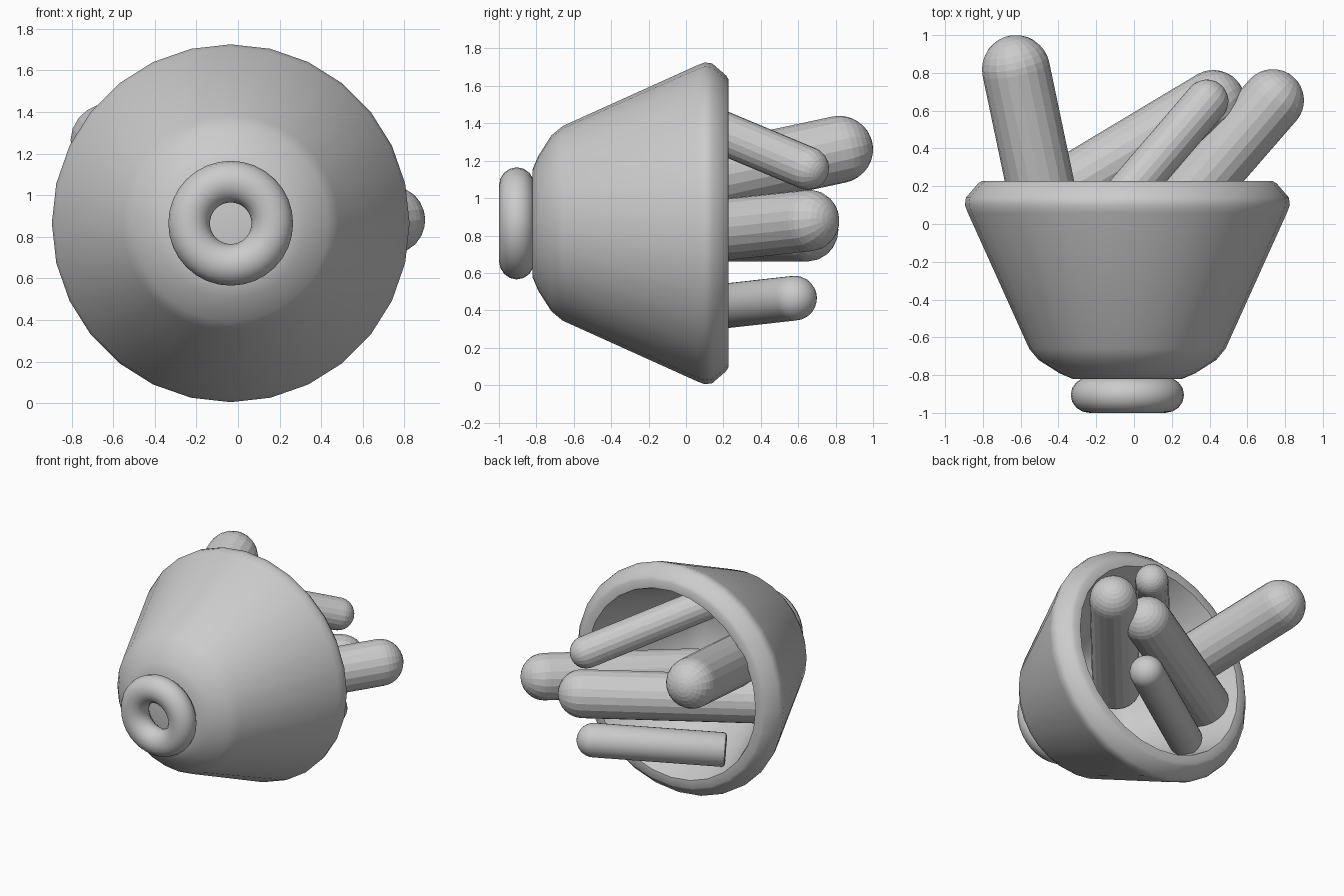
import bpy
import bmesh
import math
from mathutils import Vector, Matrix

cube = bpy.data.objects.get("Cube")
if cube:
    bpy.data.objects.remove(cube, do_unlink=True)

grey = bpy.data.materials.new("plain grey")
grey.use_nodes = True
COLOUR = (0.6, 0.6, 0.6, 1)
grey.diffuse_color = COLOUR
grey.node_tree.nodes["Principled BSDF"].inputs["Base Color"].default_value = COLOUR

CENTRE = Vector((-0.035, 0, 0.865))


def lathe(name, profile, sides, matrix, smooth_angle=None, closed=False):
    """Spin a (radius, height) profile round local z, then place it."""
    bm = bmesh.new()
    verts = [bm.verts.new((r, 0, h)) for r, h in profile]
    pairs = list(zip(verts, verts[1:]))
    if closed:
        pairs.append((verts[-1], verts[0]))
    edges = [bm.edges.new(p) for p in pairs]
    bmesh.ops.spin(bm, geom=verts + edges, cent=(0, 0, 0), axis=(0, 0, 1),
                   angle=math.tau, steps=sides)
    bmesh.ops.remove_doubles(bm, verts=bm.verts, dist=0.0005)
    bmesh.ops.recalc_face_normals(bm, faces=bm.faces)
    mesh = bpy.data.meshes.new(name)
    bm.to_mesh(mesh)
    bm.free()
    obj = bpy.data.objects.new(name, mesh)
    obj.matrix_world = matrix
    bpy.context.collection.objects.link(obj)
    mesh.materials.append(grey)
    if smooth_angle:
        bpy.ops.object.select_all(action='DESELECT')
        obj.select_set(True)
        bpy.context.view_layer.objects.active = obj
        bpy.ops.object.shade_smooth_by_angle(angle=math.radians(smooth_angle))
    return obj


# local z becomes +y, so the mouth opens to the back
along_y = Matrix.Translation(CENTRE) @ Matrix.Rotation(-math.pi / 2, 4, 'X')

# Hollow tapered bowl with a bevelled rim
bowl_profile = [
    (0, -0.82), (0.29, -0.82), (0.36, -0.79), (0.47, -0.72), (0.52, -0.66),
    (0.845, 0.06), (0.86, 0.10), (0.855, 0.14), (0.79, 0.215), (0.77, 0.227),
    (0.71, 0.227), (0.695, 0.19), (0.42, -0.56), (0.34, -0.64), (0, -0.69)]
lathe("bowl", bowl_profile, 28, along_y, 40)

# Foot ring: flattened torus at the narrow end
foot_profile = [(0.2 + 0.1 * math.cos(a), -0.905 + 0.095 * math.sin(a))
                for a in (math.tau * i / 16 for i in range(16))]
lathe("foot_ring", foot_profile, 32, along_y, 60, closed=True)


def rod(name, base, tip, radius, sides=20, smooth_angle=None):
    """Rod with a softly bevelled base and a round tip centred on tip."""
    base, tip = Vector(base), Vector(tip)
    axis = tip - base
    length = axis.length
    bevel = radius * 0.18
    profile = [(0, 0), (radius - bevel, 0),
               (radius - bevel * 0.3, bevel * 0.3), (radius, bevel)]
    for i in range(9):
        a = math.pi / 2 * i / 8
        profile.append((radius * math.cos(a), length + radius * math.sin(a)))
    profile[-1] = (0, length + radius)
    turn = axis.to_track_quat('Z', 'Y').to_matrix().to_4x4()
    return lathe(name, profile, sides, Matrix.Translation(base) @ turn, smooth_angle)


# Five rods standing loosely in the bowl
rod("right_rod", (-0.39, -0.30, 1.02), (-0.625, 0.82, 1.26), 0.18)
rod("left_rod", (0.0, -0.19, 0.79), (0.735, 0.655, 0.88), 0.165)
rod("middle_rod", (-0.69, -0.02, 0.83), (0.42, 0.645, 0.83), 0.17)
rod("upper_rod", (-0.19, -0.02, 1.44), (0.385, 0.65, 1.16), 0.115)
rod("lower_rod", (-0.40, 0.09, 0.41), (0.37, 0.58, 0.465), 0.12, 24, 40)
